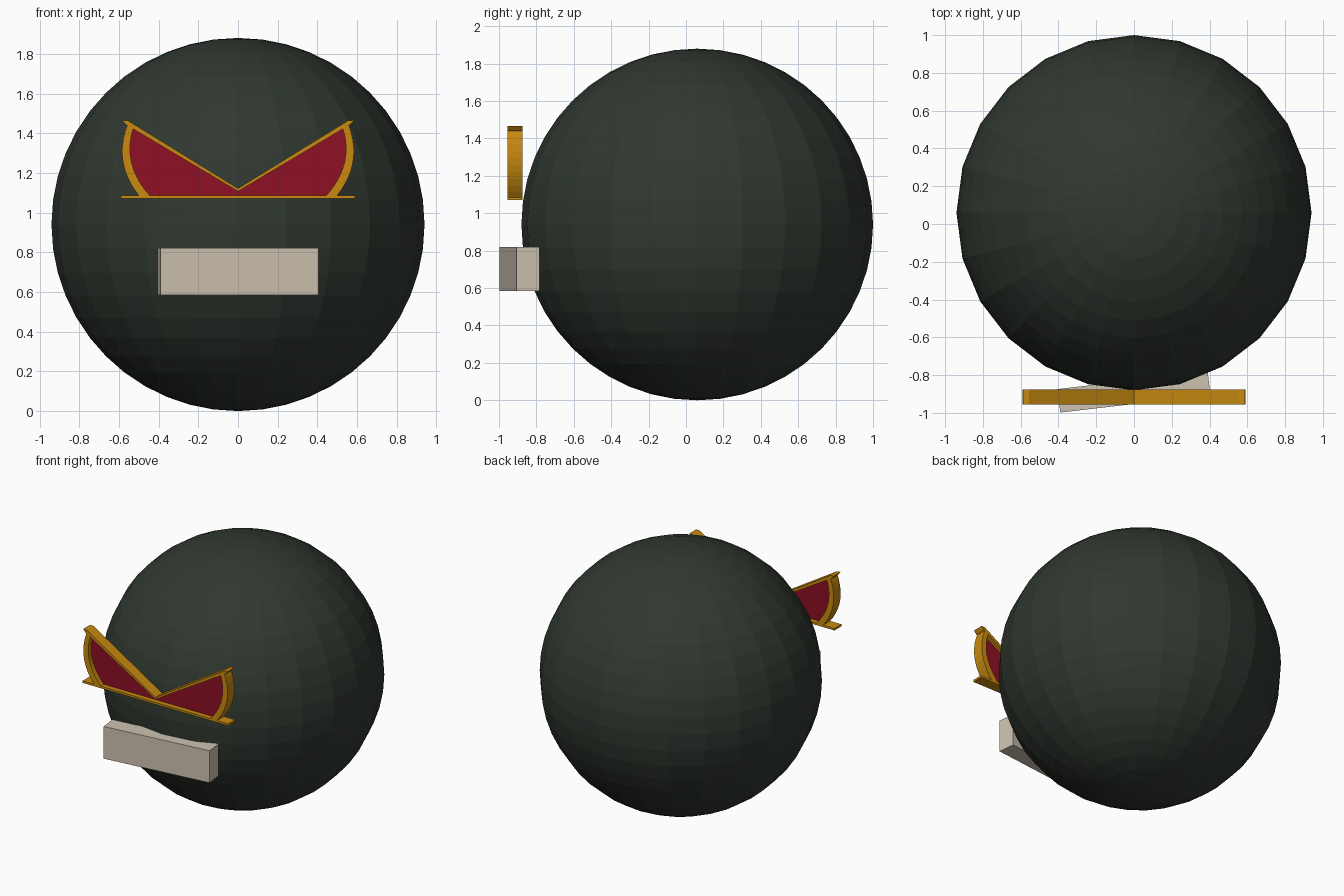
import bpy, bmesh, math

if "Cube" in bpy.data.objects:
    bpy.data.objects.remove(bpy.data.objects["Cube"])


def srgb(r, g, b):
    f = lambda c: c / 12.92 if c <= 0.04045 else ((c + 0.055) / 1.055) ** 2.4
    return (f(r / 255), f(g / 255), f(b / 255), 1)


def material(name, rgb):
    m = bpy.data.materials.new(name)
    m.diffuse_color = srgb(*rgb)
    m.use_nodes = True
    m.node_tree.nodes["Principled BSDF"].inputs["Base Color"].default_value = m.diffuse_color
    return m


dark = material("dark_green", (48, 56, 48))
gold = material("gold", (200, 138, 16))
red = material("deep_red", (142, 16, 36))
bone = material("bone", (205, 194, 176))


def finish(name, bm, mat):
    bmesh.ops.recalc_face_normals(bm, faces=bm.faces)
    me = bpy.data.meshes.new(name)
    bm.to_mesh(me)
    bm.free()
    me.materials.append(mat)
    ob = bpy.data.objects.new(name, me)
    bpy.context.collection.objects.link(ob)
    return ob


def prism(name, outline, y0, y1, mat, side=1):
    """Extrude an x-z outline from y0 to y1, mirrored in x when side is -1."""
    bm = bmesh.new()
    face = bm.faces.new([bm.verts.new((side * x, y0, z)) for x, z in outline])
    ext = bmesh.ops.extrude_face_region(bm, geom=[face])
    moved = [v for v in ext["geom"] if isinstance(v, bmesh.types.BMVert)]
    bmesh.ops.translate(bm, vec=(0, y1 - y0, 0), verts=moved)
    return finish(name, bm, mat)


def curve(p0, p1, p2, n=10):
    """Points of a quadratic arc from p0 to p2."""
    return [tuple((1 - t) ** 2 * a + 2 * t * (1 - t) * b + t * t * c
                  for a, b, c in zip(p0, p1, p2))
            for t in (i / n for i in range(n + 1))]


# Round head, flat facets
bm = bmesh.new()
bmesh.ops.create_uvsphere(bm, u_segments=24, v_segments=24, radius=0.94)
bmesh.ops.translate(bm, vec=(0, 0.06, 0.94), verts=bm.verts)
finish("head", bm, dark)

# Mouth block, turned slightly about z
bm = bmesh.new()
bmesh.ops.create_cube(bm, size=1)
mouth = finish("mouth", bm, bone)
mouth.scale = (0.80, 0.125, 0.235)
mouth.rotation_euler.z = math.radians(6.6)
mouth.location = (0, -0.89, 0.703)

# Eye frame and lenses
FRONT, BACK = -0.955, -0.875
prism("lower_rim", [(-0.59, 1.07), (0.59, 1.07), (0.59, 1.085), (-0.59, 1.085)],
      FRONT, BACK, gold)
outer = curve((0.495, 1.08), (0.635, 1.25), (0.555, 1.45))
inner = curve((0.44, 1.08), (0.59, 1.245), (0.525, 1.432))
for side, label in ((-1, "left"), (1, "right")):
    prism(label + "_brow", [(0, 1.107), (0.568, 1.445), (0.585, 1.466),
                            (0.555, 1.464), (0, 1.122)], FRONT, BACK, gold, side)
    prism(label + "_outer_rim", outer + inner[::-1], FRONT, BACK, gold, side)
    lens = [(0, 1.08)] + [(x + 0.008, z) for x, z in inner] + [(0, 1.114)]
    prism(label + "_lens", lens, -0.919, -0.911, red, side)
